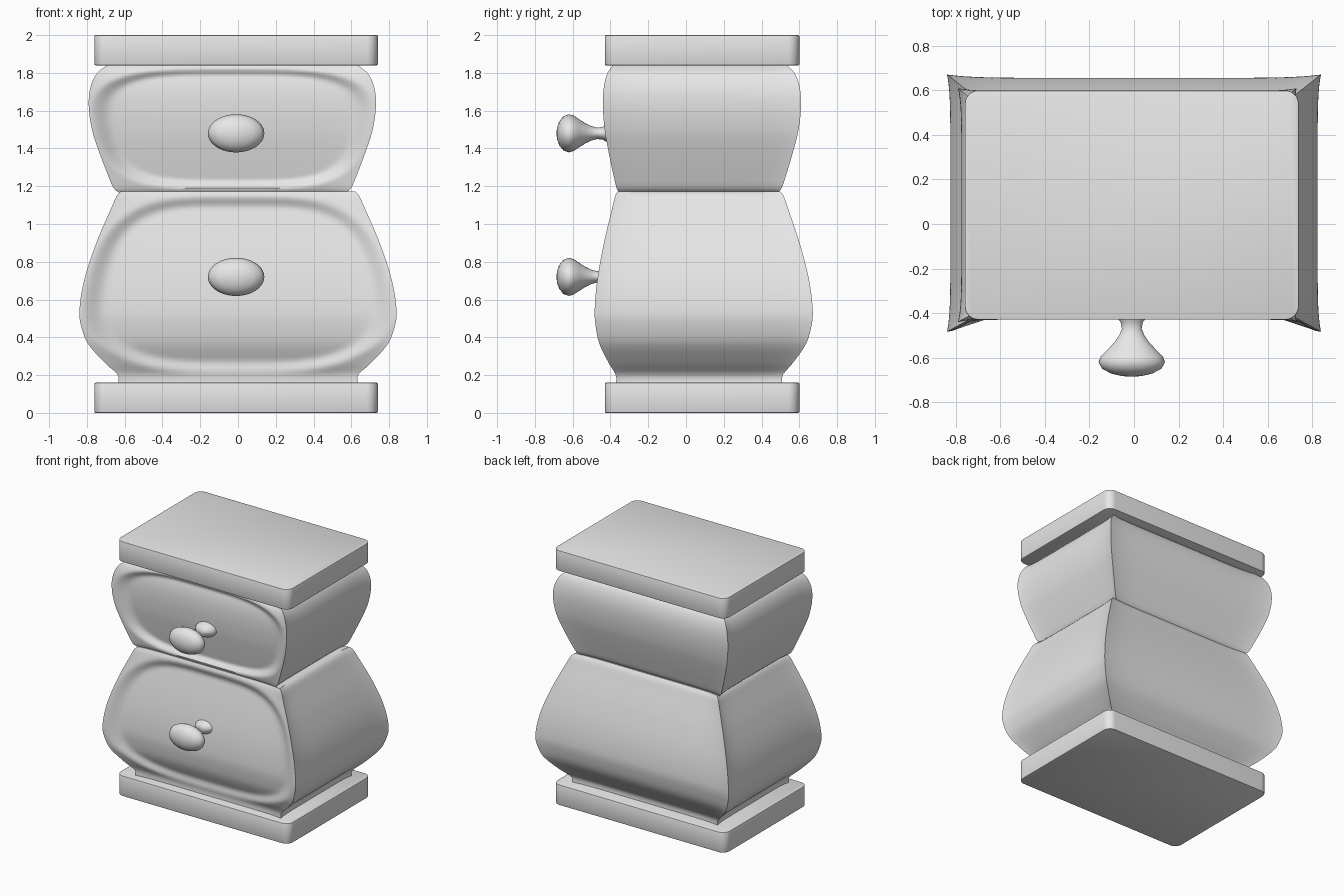
import bpy, bmesh, math

if "Cube" in bpy.data.objects:
    bpy.data.objects.remove(bpy.data.objects["Cube"])

grey = bpy.data.materials.new("plain grey")
grey.diffuse_color = (0.8, 0.8, 0.8, 1)
grey.use_nodes = True
grey.node_tree.nodes["Principled BSDF"].inputs["Base Color"].default_value = grey.diffuse_color


def finish(name, bm, angle=35):
    bmesh.ops.recalc_face_normals(bm, faces=bm.faces[:])
    me = bpy.data.meshes.new(name)
    bm.to_mesh(me)
    bm.free()
    me.materials.append(grey)
    me.shade_smooth()
    me.set_sharp_from_angle(angle=math.radians(angle))
    ob = bpy.data.objects.new(name, me)
    bpy.context.collection.objects.link(ob)
    return ob


def slab(name, z0, z1):
    bm = bmesh.new()
    bmesh.ops.create_cube(bm, size=1)
    for v in bm.verts:
        v.co = (v.co.x * 1.5 - 0.01, v.co.y * 1.03 + 0.085,
                z0 + (v.co.z + 0.5) * (z1 - z0))
    upright = [e for e in bm.edges
               if abs(e.verts[0].co.z - e.verts[1].co.z) > 0.01]
    bmesh.ops.bevel(bm, geom=upright, offset=0.06, segments=8,
                    profile=0.5, affect='EDGES')
    rim = [e for e in bm.edges
           if abs(e.verts[0].co.z - e.verts[1].co.z) < 0.001]
    bmesh.ops.bevel(bm, geom=rim, offset=0.006, segments=2,
                    profile=0.5, affect='EDGES')
    finish(name, bm)


def curve_at(pts, z):
    # smooth interpolation through (z, half width) points
    n = len(pts)

    def slope(k):
        a, b = pts[max(k - 1, 0)], pts[min(k + 1, n - 1)]
        return (b[1] - a[1]) / (b[0] - a[0])
    i = max(k for k in range(n - 1) if pts[k][0] <= z + 1e-9)
    (za, ha), (zb, hb) = pts[i], pts[i + 1]
    d = zb - za
    t = (z - za) / d
    return ((2*t**3 - 3*t**2 + 1) * ha + (t**3 - 2*t**2 + t) * d * slope(i)
            + (3*t**2 - 2*t**3) * hb + (t**3 - t**2) * d * slope(i + 1))


def body(name, pts, cx, panel_low, panel_high, rows=56, cols=56):
    bm = bmesh.new()
    rings = []
    z0, z1 = pts[0][0], pts[-1][0]
    for r in range(rows + 1):
        z = z0 + (z1 - z0) * r / rows
        h = curve_at(pts, z)
        xl, xr = cx - h, cx + h
        yf = -0.37 - (h - 0.633) * 0.55
        yb = 0.51 + (h - 0.633) * 0.78
        v = (2 * z - panel_low - panel_high) / (panel_high - panel_low)
        corners = [(xl, yf), (xr, yf), (xr, yb), (xl, yb)]
        inward = [(0, 1), (-1, 0), (0, -1), (1, 0)]
        ring = []
        for s in range(4):
            a, b = corners[s], corners[(s + 1) % 4]
            for c in range(cols):
                # samples crowd toward the corners
                u = math.sin((c / cols - 0.5) * math.pi)
                t = (u + 1) / 2
                dip = 0.015 * (1 - abs(u) ** 8)
                if s == 0:  # sunken rounded drawer front
                    q = (abs(u) ** 4 + abs(v) ** 4) ** 0.25
                    k = min(max((0.99 - q) / 0.15, 0), 1)
                    dip += 0.04 * k * k * (3 - 2 * k)
                ring.append(bm.verts.new(
                    (a[0] + (b[0] - a[0]) * t + inward[s][0] * dip,
                     a[1] + (b[1] - a[1]) * t + inward[s][1] * dip, z)))
        rings.append(ring)
    n = 4 * cols
    for lo, hi in zip(rings, rings[1:]):
        for i in range(n):
            j = (i + 1) % n
            bm.faces.new((lo[i], lo[j], hi[j], hi[i]))
    bm.faces.new(rings[0][::-1])
    bm.faces.new(rings[-1])
    finish(name, bm, 45)


def knob(name, z):
    prof = [(-0.683, 0.03), (-0.672, 0.062), (-0.65, 0.09), (-0.62, 0.101),
            (-0.595, 0.094), (-0.565, 0.074), (-0.53, 0.052), (-0.50, 0.038),
            (-0.47, 0.03), (-0.44, 0.034), (-0.415, 0.048), (-0.395, 0.056),
            (-0.34, 0.056)]
    bm = bmesh.new()
    n = 40
    rings = [[bm.verts.new((-0.01 + 1.48 * r * math.cos(2 * math.pi * i / n), y,
                            z + r * math.sin(2 * math.pi * i / n)))
              for i in range(n)] for y, r in prof]
    tip = bm.verts.new((-0.01, -0.686, z))
    for i in range(n):
        j = (i + 1) % n
        bm.faces.new((tip, rings[0][i], rings[0][j]))
        for a, b in zip(rings, rings[1:]):
            bm.faces.new((a[i], a[j], b[j], b[i]))
    bm.faces.new(rings[-1])
    finish(name, bm, 60)


# base and top boards
slab("base_board", 0.0, 0.16)
slab("top_board", 1.84, 2.0)

# bulging drawer boxes
body("lower_drawer", [(0.15, 0.633), (0.2, 0.636), (0.26, 0.70), (0.36, 0.79),
                      (0.44, 0.825), (0.53, 0.84), (0.70, 0.815), (0.9, 0.75),
                      (1.1, 0.664), (1.155, 0.638), (1.172, 0.62)],
     0.0, 0.2, 1.16)
body("upper_drawer", [(1.166, 0.60), (1.185, 0.625), (1.25, 0.655),
                      (1.4, 0.712), (1.5, 0.743), (1.62, 0.76), (1.72, 0.752),
                      (1.8, 0.715), (1.85, 0.65)],
     -0.03, 1.18, 1.835)

# knobs
knob("lower_knob", 0.72)
knob("upper_knob", 1.48)
